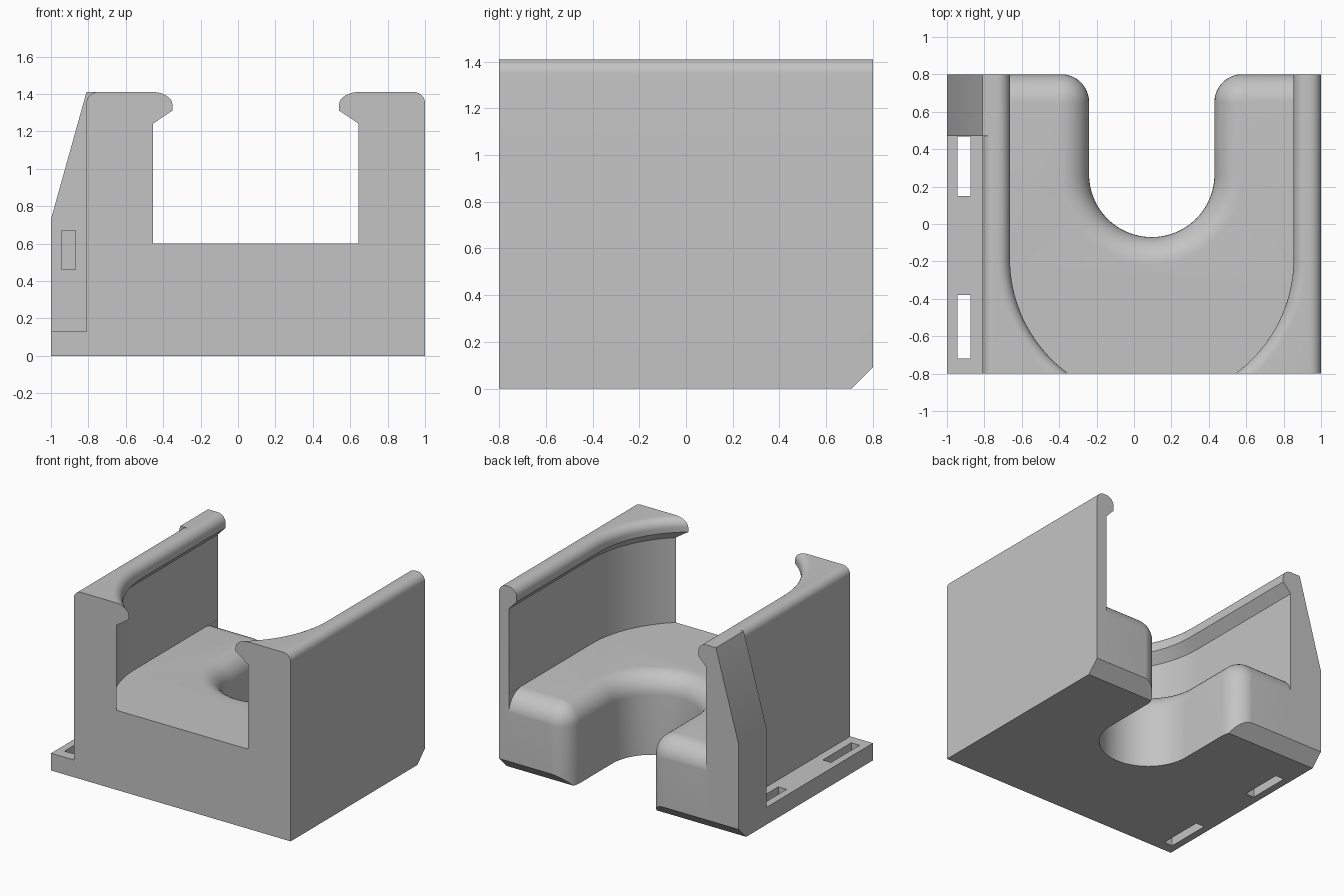
import bpy, bmesh
from math import sin, cos, radians

cube = bpy.data.objects.get("Cube")
if cube:
    bpy.data.objects.remove(cube)

grey = bpy.data.materials.new("plain grey")
grey.use_nodes = True
grey.diffuse_color = (0.55, 0.55, 0.55, 1)
grey.node_tree.nodes["Principled BSDF"].inputs["Base Color"].default_value = (0.55, 0.55, 0.55, 1)

CX = 0.095            # middle of the cradle
FLOOR, TOP = 0.60, 1.41
BACK = 0.8


def arc(cx, cy, r, start, end, steps):
    """Points along an arc, angles in degrees."""
    angles = [radians(start + (end - start) * i / steps) for i in range(steps + 1)]
    return [(cx + r * cos(a), cy + r * sin(a)) for a in angles]


def loft(name, rings):
    """Closed solid through rings of 3D points with equal counts."""
    bm = bmesh.new()
    loops = [[bm.verts.new(p) for p in ring] for ring in rings]
    n = len(loops[0])
    for low, high in zip(loops, loops[1:]):
        for i in range(n):
            j = (i + 1) % n
            bm.faces.new((low[i], low[j], high[j], high[i]))
    bm.faces.new(loops[0][::-1])
    bm.faces.new(loops[-1])
    bmesh.ops.recalc_face_normals(bm, faces=bm.faces)
    mesh = bpy.data.meshes.new(name)
    bm.to_mesh(mesh)
    bm.free()
    mesh.materials.append(grey)
    obj = bpy.data.objects.new(name, mesh)
    bpy.context.collection.objects.link(obj)
    return obj


def extrude_y(name, profile, y0, y1):
    return loft(name, [[(x, y, z) for x, z in profile] for y in (y0, y1)])


def box(name, x0, x1, y0, y1, z0, z1):
    return extrude_y(name, [(x0, z0), (x1, z0), (x1, z1), (x0, z1)], y0, y1)


def combine(target, tool, operation):
    mod = target.modifiers.new(tool.name, 'BOOLEAN')
    mod.operation, mod.solver, mod.object = operation, 'EXACT', tool
    bpy.context.view_layer.objects.active = target
    bpy.ops.object.modifier_apply(modifier=mod.name)
    bpy.data.objects.remove(tool)


# Main block with rounded top edges and a side flange
R = 0.06
profile = [(-1, 0), (1, 0)]
profile += arc(1 - R, TOP - R, R, 0, 90, 8)
profile += arc(-0.81 + R, TOP - R, R, 90, 180, 8)
profile += [(-0.81, 0.13), (-1, 0.13)]
body = extrude_y("cradle_body", profile, -BACK, BACK)

# Sloped rib at the back of the flange
rib = [(-1, 0), (-0.74, 0), (-0.74, TOP), (-0.81, TOP), (-1, 0.73)]
combine(body, extrude_y("side_rib", rib, 0.47, BACK), 'UNION')


# Round-fronted pocket whose wall steps inward to form the lip
def pocket_ring(r, z):
    plan = [(CX + r, 1)] + arc(CX, -0.187, r, 0, -180, 64) + [(CX - r, 1)]
    return [(x, y, z) for x, y in plan]


WALL, LIP = 0.824, 0.758
steps = [(WALL, FLOOR), (WALL, 1.24), (LIP, 1.31)]
steps += arc(WALL, TOP - WALL + LIP, WALL - LIP, 180, 90, 8)
steps += [(WALL, TOP + 0.1)]
combine(body, loft("pocket", [pocket_ring(r, z) for r, z in steps]), 'DIFFERENCE')

# U-shaped opening at the back, flared upward so the floor edge is rounded
F = 0.15


def opening_ring(d, z):
    half = WALL - 0.001
    side = arc(0.335 + F, BACK + 0.001 - F, F - d, 90, 180, 12)
    plan = [(half, 1), (half, BACK + 0.001 - d)] + side
    plan += arc(0, 0.265, 0.335 + d, 0, -180, 48)
    plan += [(-x, y) for x, y in side[::-1]]
    plan += [(-half, BACK + 0.001 - d), (-half, 1)]
    return [(CX + x, y, z) for x, y in plan]


flare = [(0, -0.1)] + [(min(F + x, F - 0.001), z)
                       for x, z in arc(0, FLOOR - F, F, 180, 90, 10)]
flare += [(F - 0.001, FLOOR + 0.05)]
combine(body, loft("back_opening", [opening_ring(d, z) for d, z in flare]), 'DIFFERENCE')

# Strap slots through the flange, and a blind slot in the rib
combine(body, box("front_slot", -0.945, -0.875, -0.72, -0.38, -0.1, 0.2), 'DIFFERENCE')
combine(body, box("rear_slot", -0.945, -0.875, 0.15, 0.469, -0.1, 0.2), 'DIFFERENCE')
combine(body, box("rib_slot", -0.945, -0.87, 0.4, 0.65, 0.46, 0.67), 'DIFFERENCE')

# Chamfer along the bottom back edge
wedge = loft("chamfer", [[(x, 0.61, -0.1), (x, 1, -0.1), (x, 1, 0.29)] for x in (-1.2, 1.2)])
combine(body, wedge, 'DIFFERENCE')

bpy.ops.object.select_all(action='DESELECT')
body.select_set(True)
bpy.context.view_layer.objects.active = body
bpy.ops.object.shade_smooth_by_angle(angle=radians(30))
